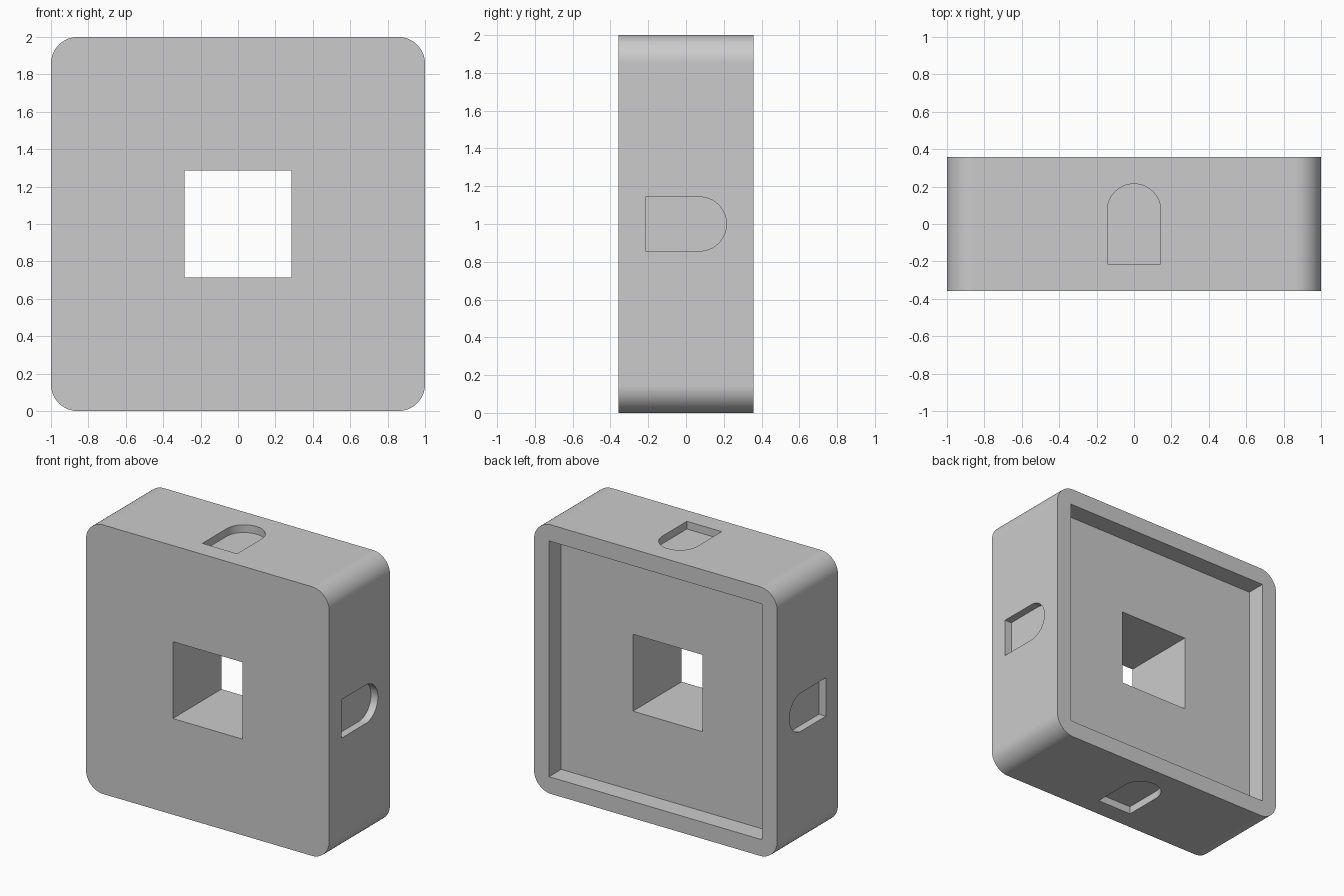
import bpy, bmesh
from math import pi, sin, cos
from mathutils import Matrix, Vector

if "Cube" in bpy.data.objects:
    bpy.data.objects.remove(bpy.data.objects["Cube"], do_unlink=True)

UNIT = 1 / 7            # all main sizes are multiples of this
HALF_DEPTH = 2.5 * UNIT
CENTRE = Matrix.Translation((0, 0, 1))
FACE_FRONT = Matrix.Rotation(pi / 2, 4, 'X')   # local z becomes -y

grey = bpy.data.materials.new("light grey")
grey.use_nodes = True
grey.diffuse_color = (0.6, 0.6, 0.6, 1)
grey.node_tree.nodes["Principled BSDF"].inputs["Base Color"].default_value = (0.6, 0.6, 0.6, 1)


def prism(name, outline, low, high, matrix):
    """Extrude a flat outline from low to high along its local z."""
    bm = bmesh.new()
    face = bm.faces.new([bm.verts.new((x, y, low)) for x, y in outline])
    top = bmesh.ops.extrude_face_region(bm, geom=[face])["geom"]
    verts = [v for v in top if isinstance(v, bmesh.types.BMVert)]
    bmesh.ops.translate(bm, verts=verts, vec=Vector((0, 0, high - low)))
    bmesh.ops.recalc_face_normals(bm, faces=bm.faces)
    bm.transform(matrix)
    mesh = bpy.data.meshes.new(name)
    bm.to_mesh(mesh)
    bm.free()
    mesh.materials.append(grey)
    obj = bpy.data.objects.new(name, mesh)
    bpy.context.collection.objects.link(obj)
    return obj


def arc(cx, cy, radius, start, sweep, steps):
    angles = [start + sweep * i / steps for i in range(steps + 1)]
    return [(cx + radius * cos(a), cy + radius * sin(a)) for a in angles]


def square(half):
    return [(-half, -half), (half, -half), (half, half), (-half, half)]


# Rounded square block
corners = []
for i, (sx, sy) in enumerate([(1, 1), (-1, 1), (-1, -1), (1, -1)]):
    corners += arc(sx * 6 * UNIT, sy * 6 * UNIT, UNIT, i * pi / 2, pi / 2, 16)
body = prism("block_body", corners, -HALF_DEPTH, HALF_DEPTH, CENTRE @ FACE_FRONT)

# Square through hole and shallow recess in the back
cutters = [
    prism("hole_cutter", square(2 * UNIT), -1, 1, CENTRE @ FACE_FRONT),
    prism("recess_cutter", square(0.876), -1, UNIT - HALF_DEPTH, CENTRE @ FACE_FRONT),
]

# Arched pocket in each of the four sides, flat end towards the front
pocket = [(-UNIT, -1.5 * UNIT), (UNIT, -1.5 * UNIT)]
pocket += arc(0, UNIT / 2, UNIT, 0, pi, 32)
for i in range(4):
    turn = Matrix.Rotation(i * pi / 2, 4, 'Y')
    cutters.append(prism("pocket_cutter", pocket, 1 - 0.057, 1.2, CENTRE @ turn))

bpy.ops.object.select_all(action='DESELECT')
bpy.context.view_layer.objects.active = body
body.select_set(True)
for cutter in cutters:
    cutter.hide_render = True
    mod = body.modifiers.new("cut", 'BOOLEAN')
    mod.operation = 'DIFFERENCE'
    mod.solver = 'EXACT'
    mod.object = cutter
    bpy.ops.object.modifier_apply(modifier=mod.name)
    bpy.data.objects.remove(cutter, do_unlink=True)

# Smooth round corners, crisp flat faces
bpy.ops.object.shade_smooth_by_angle(angle=pi / 6)
weighted = body.modifiers.new("weighted normals", 'WEIGHTED_NORMAL')
weighted.keep_sharp = True
